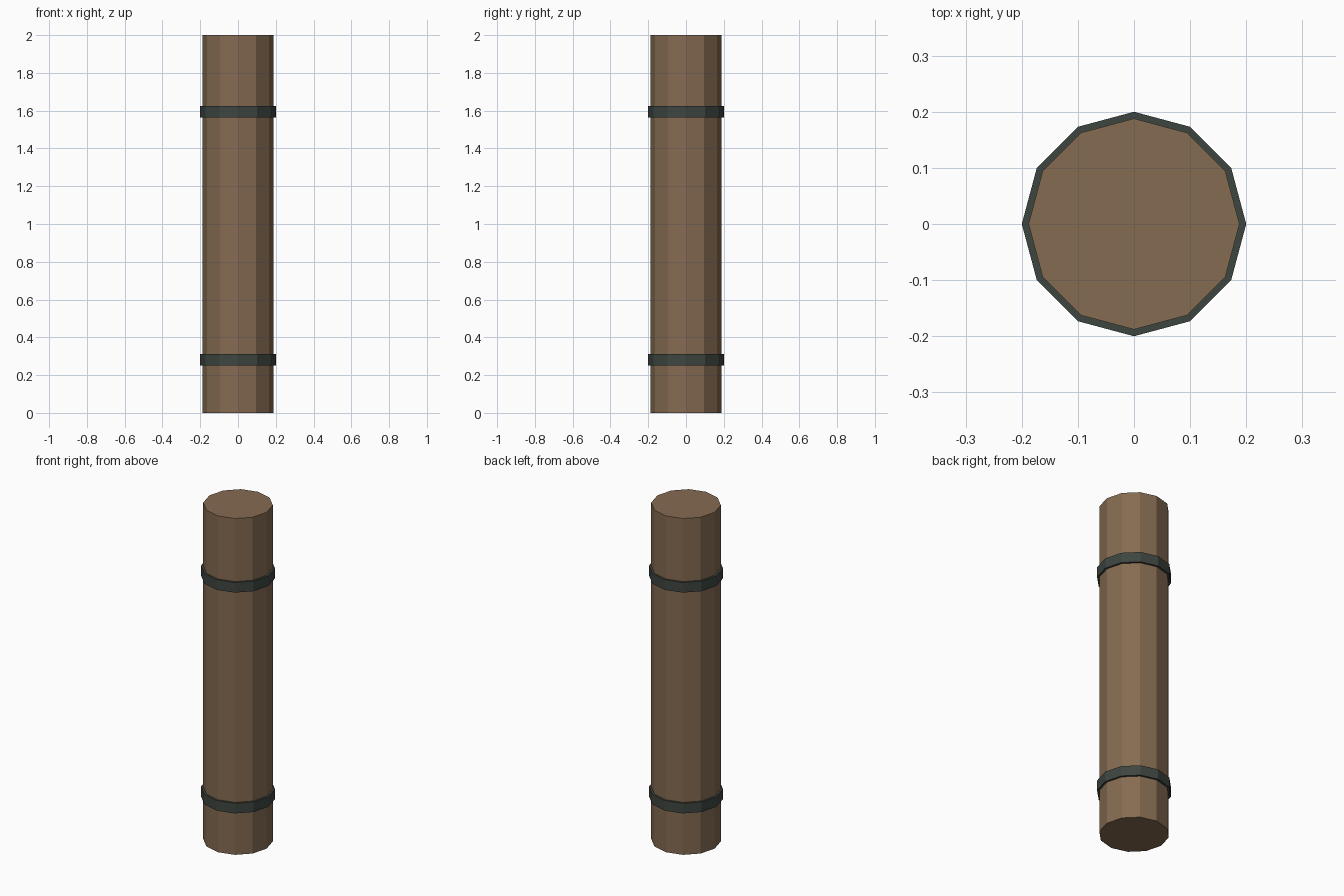
import bpy
import math

if "Cube" in bpy.data.objects:
    bpy.data.objects.remove(bpy.data.objects["Cube"])

SIDES = 12


def material(name, rgb):
    m = bpy.data.materials.new(name)
    m.diffuse_color = (*rgb, 1.0)
    m.use_nodes = True
    m.node_tree.nodes["Principled BSDF"].inputs["Base Color"].default_value = m.diffuse_color
    return m


wood = material("brown_wood", (0.235, 0.147, 0.083))
iron = material("dark_iron", (0.048, 0.060, 0.051))


def ring(radius, z):
    """Twelve points with corners on the x and y axes."""
    return [(radius * math.cos(2 * math.pi * i / SIDES),
             radius * math.sin(2 * math.pi * i / SIDES), z) for i in range(SIDES)]


def make(name, verts, faces, mat):
    mesh = bpy.data.meshes.new(name)
    mesh.from_pydata(verts, [], faces)
    mesh.materials.append(mat)
    obj = bpy.data.objects.new(name, mesh)
    bpy.context.collection.objects.link(obj)
    return obj


def prism(name, radius, z0, z1, mat):
    n = SIDES
    sides = [(i, (i + 1) % n, n + (i + 1) % n, n + i) for i in range(n)]
    caps = [tuple(reversed(range(n))), tuple(range(n, 2 * n))]
    return make(name, ring(radius, z0) + ring(radius, z1), sides + caps, mat)


# Round post
prism("wooden_post", 0.188, 0.0, 2.0, wood)

# Metal bands wrapped around the post
for name, z0 in (("lower_band", 0.252), ("upper_band", 1.565)):
    prism(name, 0.2, z0, z0 + 0.06, iron)
